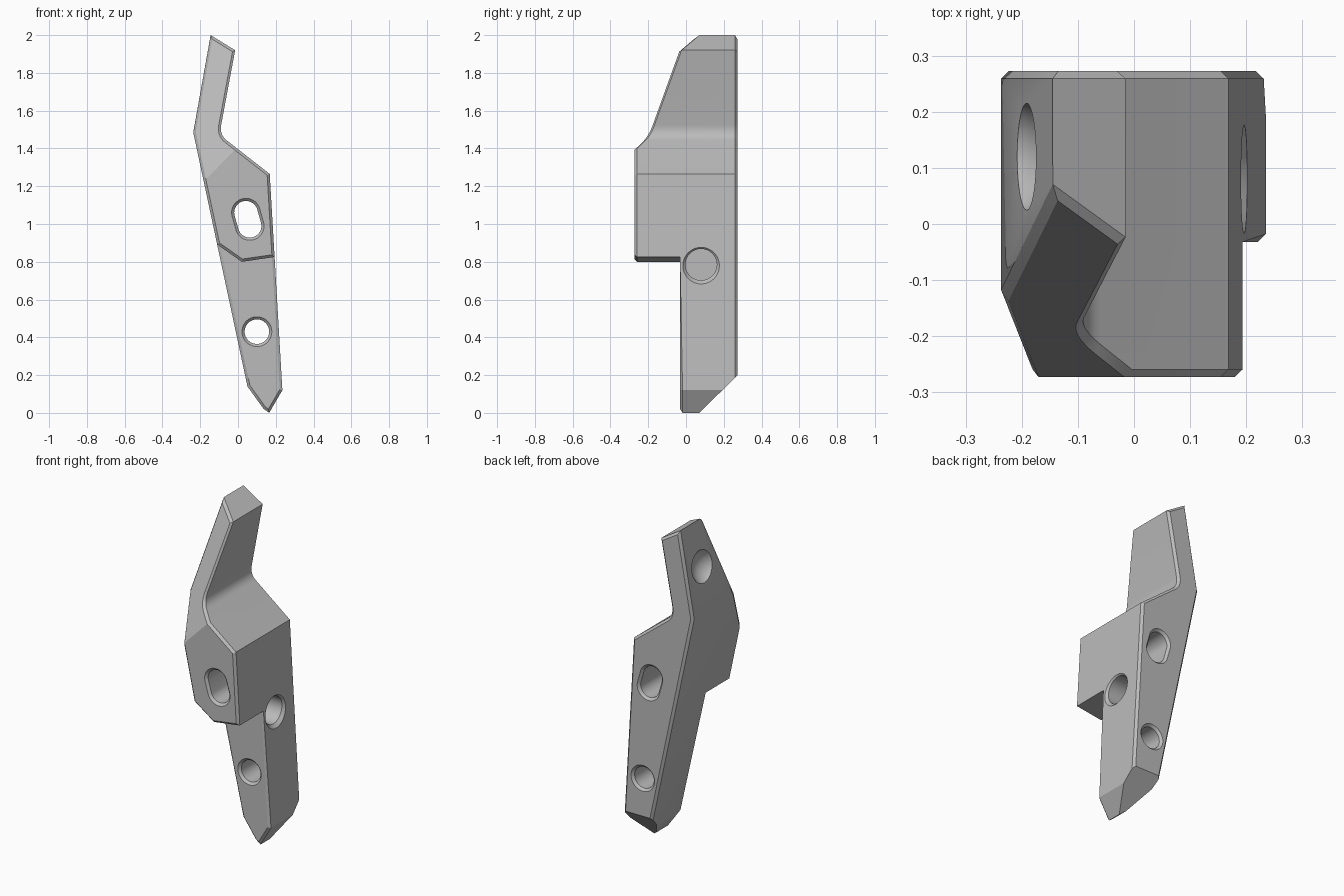
import bpy, bmesh, math
from mathutils import Vector

cube = bpy.data.objects.get("Cube")
if cube:
    bpy.data.objects.remove(cube)

grey = bpy.data.materials.new("warm_grey")
grey.use_nodes = True
grey.diffuse_color = (0.5, 0.5, 0.5, 1)
grey.node_tree.nodes["Principled BSDF"].inputs["Base Color"].default_value = (0.5, 0.5, 0.5, 1)


def finish(bm, name):
    bmesh.ops.recalc_face_normals(bm, faces=bm.faces)
    mesh = bpy.data.meshes.new(name)
    bm.to_mesh(mesh)
    bm.free()
    mesh.materials.append(grey)
    obj = bpy.data.objects.new(name, mesh)
    bpy.context.collection.objects.link(obj)
    return obj


def prism(points, y0, y1):
    """Extrude an XZ outline along y."""
    bm = bmesh.new()
    face = bm.faces.new([bm.verts.new((x, y0, z)) for x, z in points])
    ext = bmesh.ops.extrude_face_region(bm, geom=[face])["geom"]
    bmesh.ops.translate(bm, vec=(0, y1 - y0, 0),
                        verts=[v for v in ext if isinstance(v, bmesh.types.BMVert)])
    bmesh.ops.recalc_face_normals(bm, faces=bm.faces)
    return bm


def slice_off(bm, point, normal):
    """Cut away everything on the normal side of a plane and cap it."""
    geom = bm.verts[:] + bm.edges[:] + bm.faces[:]
    cut = bmesh.ops.bisect_plane(bm, geom=geom, plane_co=point, plane_no=normal, clear_outer=True)
    edges = [e for e in cut["geom_cut"] if isinstance(e, bmesh.types.BMEdge)]
    bmesh.ops.contextual_create(bm, geom=edges)


def hole(name, c1, c2, sections, place, n=48):
    """Loft a round or slotted cutter through (depth, radius) sections."""
    c1, c2 = Vector(c1), Vector(c2)
    start = math.atan2(c1.y - c2.y, c1.x - c2.x)
    bm = bmesh.new()
    rings = []
    for depth, r in sections:
        ring = []
        for i in range(n):
            t = 2 * math.pi * (i + 0.5) / n
            p = (c1 if math.cos(t) > 0 else c2) + r * Vector((math.cos(t + start), math.sin(t + start)))
            ring.append(bm.verts.new(place(p.x, p.y, depth)))
        rings.append(ring)
    for a, b in zip(rings, rings[1:]):
        for i in range(n):
            j = (i + 1) % n
            bm.faces.new((a[i], a[j], b[j], b[i]))
    bm.faces.new(rings[0])
    bm.faces.new(rings[-1])
    return finish(bm, name)


def cut(obj, cutter):
    mod = obj.modifiers.new("cut", 'BOOLEAN')
    mod.operation = 'DIFFERENCE'
    mod.solver = 'EXACT'
    mod.object = cutter
    bpy.context.view_layer.objects.active = obj
    bpy.ops.object.modifier_apply(modifier=mod.name)
    bpy.data.objects.remove(cutter)


# Grip outline with a rounded inner bend
A, B, C = Vector((-0.088, 1.53)), Vector((-0.1, 1.474)), Vector((-0.06, 1.443))
bend = [tuple(A * (1 - t) ** 2 + B * 2 * t * (1 - t) + C * t * t) for t in (i / 8 for i in range(9))]
outline = [(-0.145, 2.0), (-0.015, 1.92)] + bend + [
    (0.168, 1.265), (0.235, 0.12), (0.165, 0.0), (0.135, 0.022), (0.05, 0.14), (-0.237, 1.485)]
DEPTH, STEP = 0.273, -0.032
bm = prism(outline, -DEPTH, DEPTH)
slice_off(bm, (0, -0.9, 0), (-0.45, -1, 0.445))     # sloping upper front
slice_off(bm, (0, 0.07, 0), (0, 1, -1.02))          # sloping lower back
body = finish(bm, "grip_body")

# Step below the head, with a V shaped underside
step = prism([(-0.3, 1.025), (0.02, 0.8), (0.4, 0.855), (0.4, -0.2), (-0.3, -0.2)], -0.5, STEP)
cut(body, finish(step, "step_cutter"))

# Chamfer the edges between the outer walls and the front and back
bm = bmesh.new()
bm.from_mesh(body.data)
bmesh.ops.remove_doubles(bm, verts=bm.verts, dist=1e-5)
rim = []
for e in bm.edges:
    if len(e.link_faces) == 2 and e.is_convex:
        f, g = sorted(e.link_faces, key=lambda q: abs(q.normal.y))
        if abs(f.normal.y) < 0.01 and abs(g.normal.y) > 0.3 and g.normal.z > -0.3:
            rim.append(e)
bmesh.ops.bevel(bm, geom=rim, offset=0.014, offset_type='OFFSET', segments=1,
                profile=0.5, affect='EDGES', clamp_overlap=True)
bm.to_mesh(body.data)
bm.free()


def along_y(a, b, d):
    return (a, d, b)


def along_x(a, b, d):
    return (d, a, b)


def wall_x(z):
    return 0.168 + (1.265 - z) * 0.067 / 1.145


# Countersunk slot and round hole, front to back
for name, c1, c2, front, r in (("slot", (0.042, 1.06), (0.062, 0.99), -DEPTH, 0.062),
                               ("hole", (0.1, 0.43), (0.1, 0.43), STEP, 0.065)):
    ends = [(front - 0.012, r + 0.026), (front + 0.014, r), (DEPTH - 0.014, r), (DEPTH + 0.012, r + 0.026)]
    cut(body, hole(name + "_cutter", c1, c2, ends, along_y))

# Blind side socket with a chamfered mouth
w = wall_x(0.785)
cut(body, hole("socket_cutter", (0.08, 0.785), (0.08, 0.785),
               [(w + 0.02, 0.116), (w - 0.014, 0.083), (w - 0.14, 0.083)], along_x))

# Shallow thumb dimple on the upper outer wall
bm = bmesh.new()
bmesh.ops.create_uvsphere(bm, u_segments=48, v_segments=32, radius=0.117)
out = Vector((-0.985, 0, 0.172))
bmesh.ops.translate(bm, verts=bm.verts, vec=Vector((-0.192, 0.12, 1.74)) + out * 0.067)
cut(body, finish(bm, "dimple_cutter"))

# Thin rectangular groove framing the side panel
bm = bmesh.new()
corners = [(-0.215, 0.9), (0.115, 0.9), (0.115, 1.19), (-0.215, 1.19)]
panel = bm.faces.new([bm.verts.new((wall_x(z) - 0.012, y, z)) for y, z in corners])
bmesh.ops.inset_region(bm, faces=[panel], thickness=0.01)
bmesh.ops.delete(bm, geom=[panel], context='FACES')
ext = bmesh.ops.extrude_face_region(bm, geom=bm.faces[:])["geom"]
bmesh.ops.translate(bm, vec=(0.05, 0, 0), verts=[v for v in ext if isinstance(v, bmesh.types.BMVert)])
cut(body, finish(bm, "groove_cutter"))

# Shading
body.data.materials.clear()
body.data.materials.append(grey)
for p in body.data.polygons:
    p.material_index = 0
bpy.ops.object.select_all(action='DESELECT')
body.select_set(True)
bpy.context.view_layer.objects.active = body
bpy.ops.object.shade_smooth_by_angle(angle=math.radians(25))
